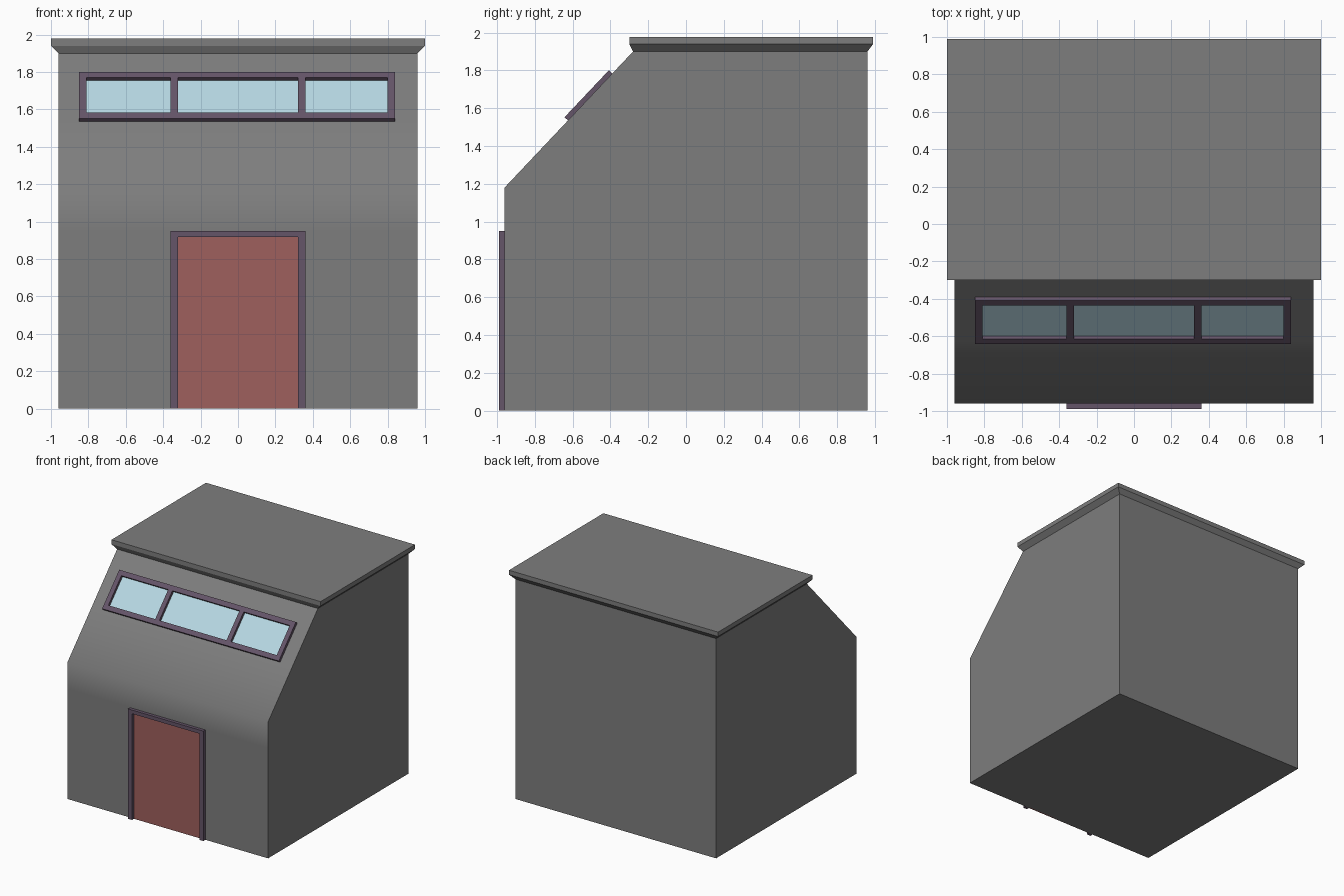
import bpy, bmesh
from math import atan2, cos, sin, radians
from mathutils import Matrix

if "Cube" in bpy.data.objects:
    bpy.data.objects.remove(bpy.data.objects["Cube"])

W = 0.96                                   # half width of the walls
EAVE, TOP, RIDGE_Y = 1.18, 1.90, -0.28     # sloped front wall limits
PITCH = atan2(TOP - EAVE, RIDGE_Y + W)


def material(name, color):
    m = bpy.data.materials.new(name)
    m.diffuse_color = (*color, 1)
    m.use_nodes = True
    m.node_tree.nodes["Principled BSDF"].inputs["Base Color"].default_value = m.diffuse_color
    return m


def finish(name, bm, mat):
    bmesh.ops.recalc_face_normals(bm, faces=bm.faces)
    me = bpy.data.meshes.new(name)
    bm.to_mesh(me)
    bm.free()
    ob = bpy.data.objects.new(name, me)
    bpy.context.collection.objects.link(ob)
    me.materials.append(mat)
    return ob


def loft(name, rings, mat):
    """Closed solid through a stack of equal-length rings."""
    bm = bmesh.new()
    vs = [[bm.verts.new(p) for p in r] for r in rings]
    for a, b in zip(vs, vs[1:]):
        for i in range(len(a)):
            j = (i + 1) % len(a)
            bm.faces.new((a[i], a[j], b[j], b[i]))
    bm.faces.new(vs[0])
    bm.faces.new(vs[-1])
    return finish(name, bm, mat)


def panel(name, place, xs, ys, cells, low, high, mat):
    """Grid of chosen (column, row) cells, given thickness and laid on a wall."""
    bm = bmesh.new()
    v = [[bm.verts.new((x, y, low)) for y in ys] for x in xs]
    for i, j in cells:
        bm.faces.new((v[i][j], v[i + 1][j], v[i + 1][j + 1], v[i][j + 1]))
    bmesh.ops.delete(bm, geom=[p for p in bm.verts if not p.link_faces], context='VERTS')
    ext = bmesh.ops.extrude_face_region(bm, geom=bm.faces[:], use_keep_orig=True)
    tops = [g for g in ext['geom'] if isinstance(g, bmesh.types.BMVert)]
    bmesh.ops.translate(bm, verts=tops, vec=(0, 0, high - low))
    ob = finish(name, bm, mat)
    ob.matrix_world = place
    return ob


grey = material("wall_grey", (0.207, 0.207, 0.207))
trim = material("trim_purple", (0.13, 0.09, 0.14))
red = material("door_red", (0.345, 0.115, 0.11))
blue = material("glass_blue", (0.47, 0.69, 0.77))

# Walls: side profile extruded across x, soft bend between front and slope
s0 = 0.489
profile = [(-W, 0), (-W, 0.95), (-W, EAVE),
           (-W + s0 * cos(PITCH), EAVE + s0 * sin(PITCH)),
           (RIDGE_Y, TOP), (W, TOP), (W, 0)]
walls = loft("walls", [[(x, y, z) for y, z in profile] for x in (-W, W)], grey)
bpy.context.view_layer.objects.active = walls
walls.select_set(True)
bpy.ops.object.shade_smooth_by_angle(angle=radians(45))

# Flat roof slab with a chamfered underside
loft("roof", [[(-x, y0, z), (x, y0, z), (x, y1, z), (-x, y1, z)] for x, y0, y1, z in (
    (W, RIDGE_Y, W, TOP), (1.0, -0.30, 0.99, 1.94), (1.0, -0.30, 0.99, 1.978))], grey)

# Door and its frame on the vertical wall
front = Matrix.Translation((0, -W, 0)) @ Matrix.Rotation(radians(90), 4, 'X')
xs, zs = [-0.36, -0.322, 0.322, 0.36], [0, 0.918, 0.95]
opening = [(1, 0)]
frame = [(i, j) for i in range(3) for j in range(2) if (i, j) not in opening]
panel("door_frame", front, xs, zs, frame, 0, 0.028, trim)
panel("door", front, xs, zs, opening, -0.01, 0.002, red)

# Three-pane window on the sloped wall
slope = Matrix.Translation((0, -W, EAVE)) @ Matrix.Rotation(PITCH, 4, 'X')
xs = [-0.85, -0.81, -0.362, -0.322, 0.32, 0.36, 0.80, 0.84]
ys = [s0, 0.53, 0.789, 0.830]
panes = [(i, 1) for i in (1, 3, 5)]
frame = [(i, j) for i in range(7) for j in range(3) if (i, j) not in panes]
panel("window_frame", slope, xs, ys, frame, 0, 0.025, trim)
panel("window_glass", slope, xs, ys, panes, -0.01, 0.002, blue)
